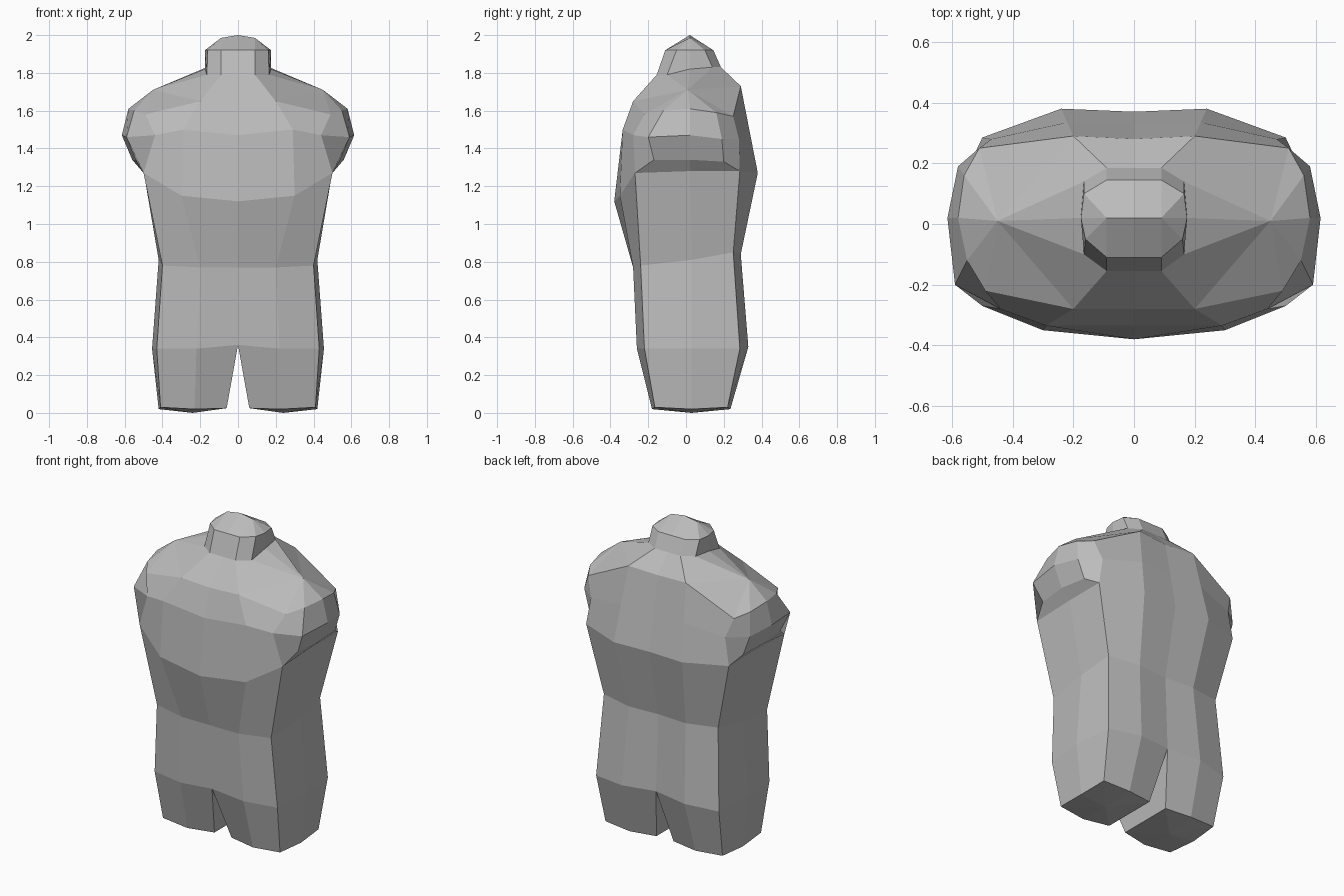
import bpy
import bmesh

# Remove the default cube
default_cube = bpy.data.objects.get("Cube")
if default_cube:
    bpy.data.objects.remove(default_cube, do_unlink=True)


def make_material(name, colour):
    material = bpy.data.materials.new(name)
    material.use_nodes = True
    material.diffuse_color = colour
    material.node_tree.nodes["Principled BSDF"].inputs["Base Color"].default_value = colour
    return material


def body_ring(front, front_mid, front_corner, side, back_corner, back_mid, back):
    """Half a cross-section, front to back; corners are doubled so that
    rings line up with the shoulder rings, which have an extra point there."""
    return [front, front_mid, front_corner, front_corner, side,
            back_corner, back_corner, back_mid, back]


def add_face(bm, lookup, points):
    """Add a face, sharing vertices and dropping repeated points."""
    corners = []
    for point in points:
        key = tuple(round(value, 4) for value in point)
        if key not in lookup:
            lookup[key] = bm.verts.new(key)
        if lookup[key] not in corners:
            corners.append(lookup[key])
    if len(corners) > 2 and not bm.faces.get(corners):
        bm.faces.new(corners)


# Legs, hips, waist and lower chest
leg_end = body_ring((.06, -.15, .025), (.23, -.18, .02), (.41, -.165, .03), (.42, .03, .02),
                    (.41, .22, .03), (.23, .235, .02), (.06, .21, .025))
hips = body_ring((0, -.26, .36), (.22, -.26, .34), (.43, -.22, .34), (.455, .03, .34),
                 (.43, .285, .34), (.22, .33, .35), (0, .30, .36))
waist = body_ring((0, -.28, .77), (.2, -.28, .77), (.4, -.24, .78), (.42, .03, .81),
                  (.4, .25, .85), (.2, .29, .84), (0, .28, .84))
chest = body_ring((0, -.38, 1.12), (.3, -.35, 1.15), (.5, -.27, 1.27), (.5, .02, 1.28),
                  (.5, .285, 1.28), (.24, .38, 1.27), (0, .37, 1.27))

# Arm stumps: underside, widest part and upper edge
stump_under = chest[:3] + [(.54, -.17, 1.34), (.56, .02, 1.34), (.54, .2, 1.33)] + chest[6:]
stump_wide = [(0, -.335, 1.47), (.29, -.335, 1.5), (.44, -.28, 1.47),
              (.59, -.2, 1.46), (.615, .02, 1.47), (.58, .19, 1.45),
              (.47, .28, 1.45), (.22, .335, 1.5), (0, .325, 1.5)]
stump_upper = [(0, -.28, 1.64), (.2, -.28, 1.65), (.49, -.22, 1.58),
               (.55, -.12, 1.6), (.58, .02, 1.61), (.56, .16, 1.59),
               (.51, .25, 1.57), (.2, .29, 1.73), (0, .28, 1.72)]
shoulder_top = stump_upper[:2] + [(.45, .01, 1.71)] * 5 + stump_upper[7:]

# Neck and crown
neck_base = body_ring((0, -.155, 1.79), (.09, -.155, 1.79), (.165, -.1, 1.79), (.175, .02, 1.82),
                      (.165, .14, 1.83), (.09, .185, 1.83), (0, .185, 1.83))
neck_top = body_ring((0, -.11, 1.92), (.09, -.11, 1.92), (.16, -.05, 1.92), (.175, .02, 1.92),
                     (.165, .1, 1.92), (.09, .145, 1.92), (0, .145, 1.92))
peak = (0, .02, 2)
crown = [peak] + [(.09, .02, 1.985)] * 7 + [peak]

rings = [leg_end, hips, waist, chest, stump_under, stump_wide,
         stump_upper, shoulder_top, neck_base, neck_top, crown]

# Loft one half of the body
bm = bmesh.new()
lookup = {}
for lower, upper in zip(rings, rings[1:]):
    for i in range(len(lower) - 1):
        add_face(bm, lookup, (lower[i], lower[i + 1], upper[i + 1], upper[i]))

# Inner leg wall and slightly pointed leg end
add_face(bm, lookup, (leg_end[-1], leg_end[0], hips[0], hips[-1]))
for i, point in enumerate(leg_end):
    add_face(bm, lookup, ((.24, .03, 0), point, leg_end[i - 1]))

mesh = bpy.data.meshes.new("torso")
bm.to_mesh(mesh)
bm.free()
mesh.materials.append(make_material("plain grey", (.5, .5, .5, 1)))

# Mirror to the other half
torso = bpy.data.objects.new("torso", mesh)
bpy.context.collection.objects.link(torso)
mirror = torso.modifiers.new("mirror", 'MIRROR')
mirror.use_clip = True
mirror.merge_threshold = .001
